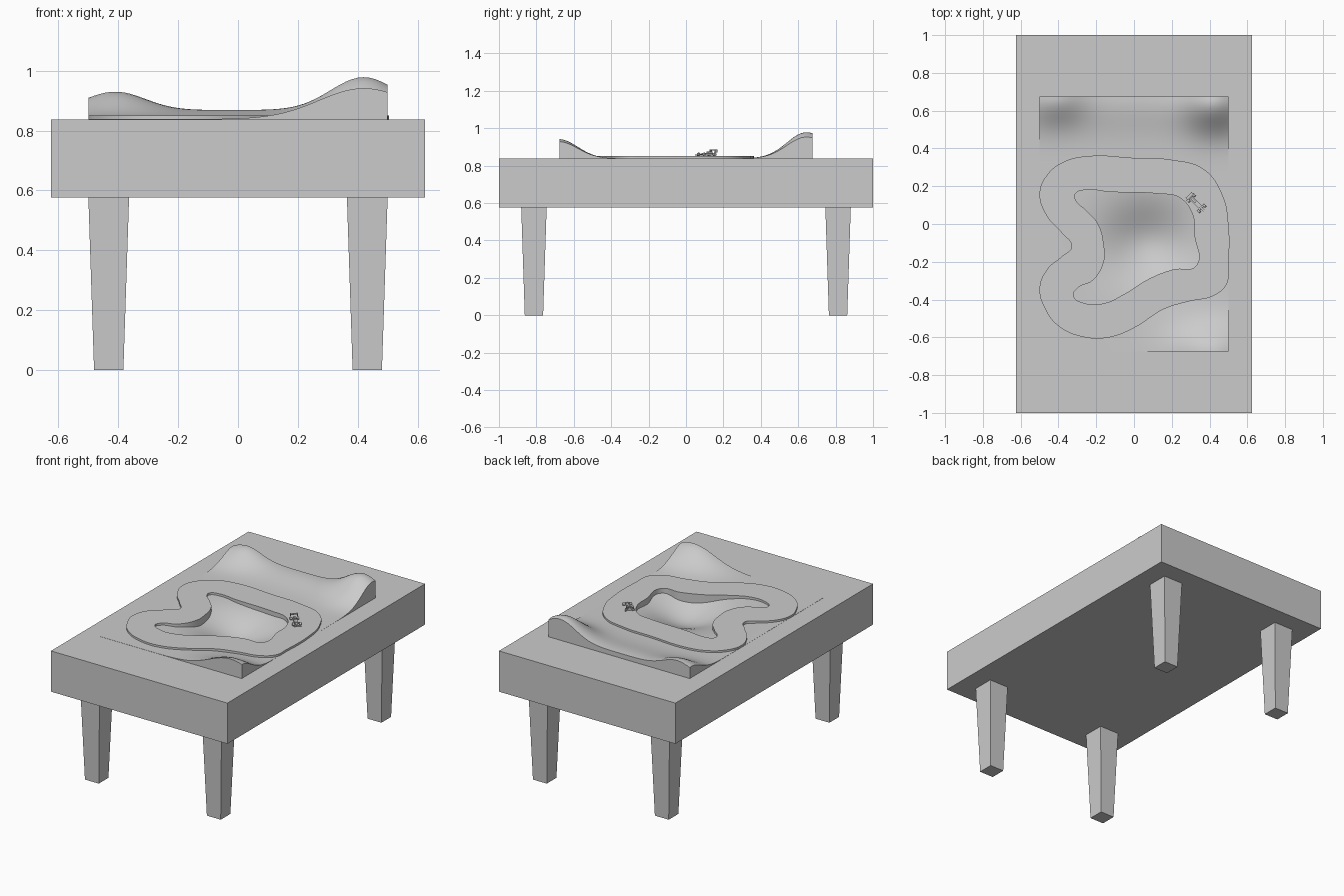
import bpy, bmesh, math
from mathutils import Matrix, Vector

old = bpy.data.objects.get("Cube")
if old:
    bpy.data.objects.remove(old, do_unlink=True)

GREY = (0.6, 0.6, 0.6, 1.0)
grey = bpy.data.materials.new("plain_grey")
grey.use_nodes = True
grey.diffuse_color = GREY
grey.node_tree.nodes["Principled BSDF"].inputs["Base Color"].default_value = GREY

TOP, UNDER = 0.838, 0.577      # table top and underside heights
HALF_X, HALF_Y = 0.5, 0.676    # landscape half size


def add_object(name, data):
    obj = bpy.data.objects.new(name, data)
    bpy.context.collection.objects.link(obj)
    data.materials.append(grey)
    return obj


def finish(name, bm):
    bmesh.ops.recalc_face_normals(bm, faces=bm.faces)
    mesh = bpy.data.meshes.new(name)
    bm.to_mesh(mesh)
    bm.free()
    return add_object(name, mesh)


def smooth(obj):
    bpy.ops.object.select_all(action='DESELECT')
    obj.select_set(True)
    bpy.context.view_layer.objects.active = obj
    bpy.ops.object.shade_smooth_by_angle(angle=math.radians(35))


def box(name, centre, size, matrix=Matrix()):
    bm = bmesh.new()
    place = matrix @ Matrix.Translation(centre) @ Matrix.Diagonal((*size, 1))
    bmesh.ops.create_cube(bm, size=1, matrix=place)
    return finish(name, bm)


# Table body, open on top where the landscape sits
bm = bmesh.new()
bmesh.ops.create_cube(bm, size=1, matrix=Matrix.Translation((0, 0, (TOP + UNDER) / 2))
                      @ Matrix.Diagonal((1.25, 2, TOP - UNDER, 1)))
lid = max(bm.faces, key=lambda f: f.calc_center_median().z)
bmesh.ops.inset_individual(bm, faces=[lid], thickness=0.1)
for v in lid.verts:
    v.co.x = math.copysign(HALF_X, v.co.x)
    v.co.y = math.copysign(HALF_Y, v.co.y)
bmesh.ops.delete(bm, geom=[lid], context='FACES_ONLY')
finish("table_body", bm)

# Four tapered square legs
for side_x, x in (("right", -0.432), ("left", 0.432)):
    for side_y, y in (("front", -0.813), ("back", 0.813)):
        bm = bmesh.new()
        place = Matrix.Translation((x, y, UNDER / 2)) @ Matrix.Rotation(math.pi / 4, 4, 'Z')
        bmesh.ops.create_cone(bm, cap_ends=True, segments=4, depth=UNDER, matrix=place,
                              radius1=0.049 * math.sqrt(2), radius2=0.068 * math.sqrt(2))
        finish(f"{side_y}_{side_x}_leg", bm)


# Landscape: hills at the ends and a hollow in the middle
def bump(value, centre, spread):
    return math.exp(-((value - centre) / spread) ** 2 / 2)


def ground(x, y):
    back = bump(y, 0.645, 0.105)
    hills = 0.03 * back
    hills += 0.11 * bump(x, 0.42, 0.11) * back
    hills += 0.062 * bump(x, -0.41, 0.1) * bump(y, 0.67, 0.09)
    hills += 0.103 * bump(x, 0.42, 0.15) * bump(y, -0.68, 0.1)
    hollow = 0.1 * bump(x, 0.07, 0.16) * bump(y, -0.1, 0.14)
    return TOP + 0.001 + hills - hollow


bm = bmesh.new()
bmesh.ops.create_grid(bm, x_segments=50, y_segments=68, size=1)
for v in bm.verts:
    v.co.x *= HALF_X
    v.co.y *= HALF_Y
    v.co.z = ground(v.co.x, v.co.y)
rim = [e for e in bm.edges if e.is_boundary]
skirt = bmesh.ops.extrude_edge_only(bm, edges=rim)["geom"]
for v in skirt:
    if isinstance(v, bmesh.types.BMVert):
        v.co.z = TOP - 0.04
smooth(finish("landscape", bm))

# Race track: closed outlines in hundredths, outer then inner
OUTER = [(-24, 36), (0, 35), (20, 34), (37, 29), (47, 15), (50, 0), (50, -22), (49, -32),
         (42, -38), (29, -41), (16, -45), (0, -55), (-13, -60), (-26, -60), (-40, -54),
         (-47, -45), (-50, -34), (-46, -24), (-38, -17), (-33, -12), (-38, -5),
         (-46, 4), (-50, 16), (-46, 26), (-37, 33)]
INNER = [(-26, 18), (-13, 17), (13, 16), (24, 14), (31, 5), (32, -6), (33, -22), (21, -24),
         (8, -29), (-5, -37), (-16, -42), (-26, -42), (-32, -38), (-30, -34), (-22, -30),
         (-16, -20), (-16, -11), (-19, 0), (-25, 7), (-31, 13), (-31, 16)]
curve = bpy.data.curves.new("track", 'CURVE')
curve.dimensions = '2D'
curve.fill_mode = 'BOTH'
curve.resolution_u = 8
curve.extrude = 0.035
for outline in (OUTER, INNER):
    spline = curve.splines.new('BEZIER')
    spline.bezier_points.add(len(outline) - 1)
    spline.use_cyclic_u = True
    for point, (x, y) in zip(spline.bezier_points, outline):
        point.co = (x / 100, y / 100, 0)
        point.handle_left_type = point.handle_right_type = 'AUTO'
track = add_object("track", curve)
track.location.z = 0.851 - curve.extrude
bpy.ops.object.select_all(action='DESELECT')
track.select_set(True)
bpy.context.view_layer.objects.active = track
bpy.ops.object.convert(target='MESH')
smooth(bpy.context.view_layer.objects.active)

# Small open-wheel car, nose along local +x
car = Matrix.Translation((0.333, 0.108, 0.851)) @ Matrix.Rotation(-math.pi / 4, 4, 'Z')
box("car_body", (-0.01, 0, 0.01), (0.07, 0.022, 0.012), car)
box("car_nose", (0.04, 0, 0.009), (0.035, 0.01, 0.007), car)
box("car_engine_cover", (-0.025, 0, 0.019), (0.035, 0.01, 0.01), car)
box("car_front_wing", (0.057, 0, 0.006), (0.012, 0.044, 0.003), car)
box("car_rear_wing", (-0.055, 0, 0.032), (0.016, 0.04, 0.004), car)
for side in (-1, 1):
    box("rear_wing_end_plate", (-0.055, side * 0.02, 0.027), (0.018, 0.003, 0.018), car)
    for end, x in (("front", 0.036), ("rear", -0.042)):
        box(f"{end}_axle", (x, side * 0.01, 0.009), (0.004, 0.02, 0.003), car)
        bm = bmesh.new()
        spin = Matrix.Translation(Vector((x, side * 0.021, 0.009)))
        bmesh.ops.create_cone(bm, cap_ends=True, segments=16, radius1=0.009, radius2=0.009,
                              depth=0.011, matrix=car @ spin @ Matrix.Rotation(math.pi / 2, 4, 'X'))
        smooth(finish(f"{end}_wheel", bm))
